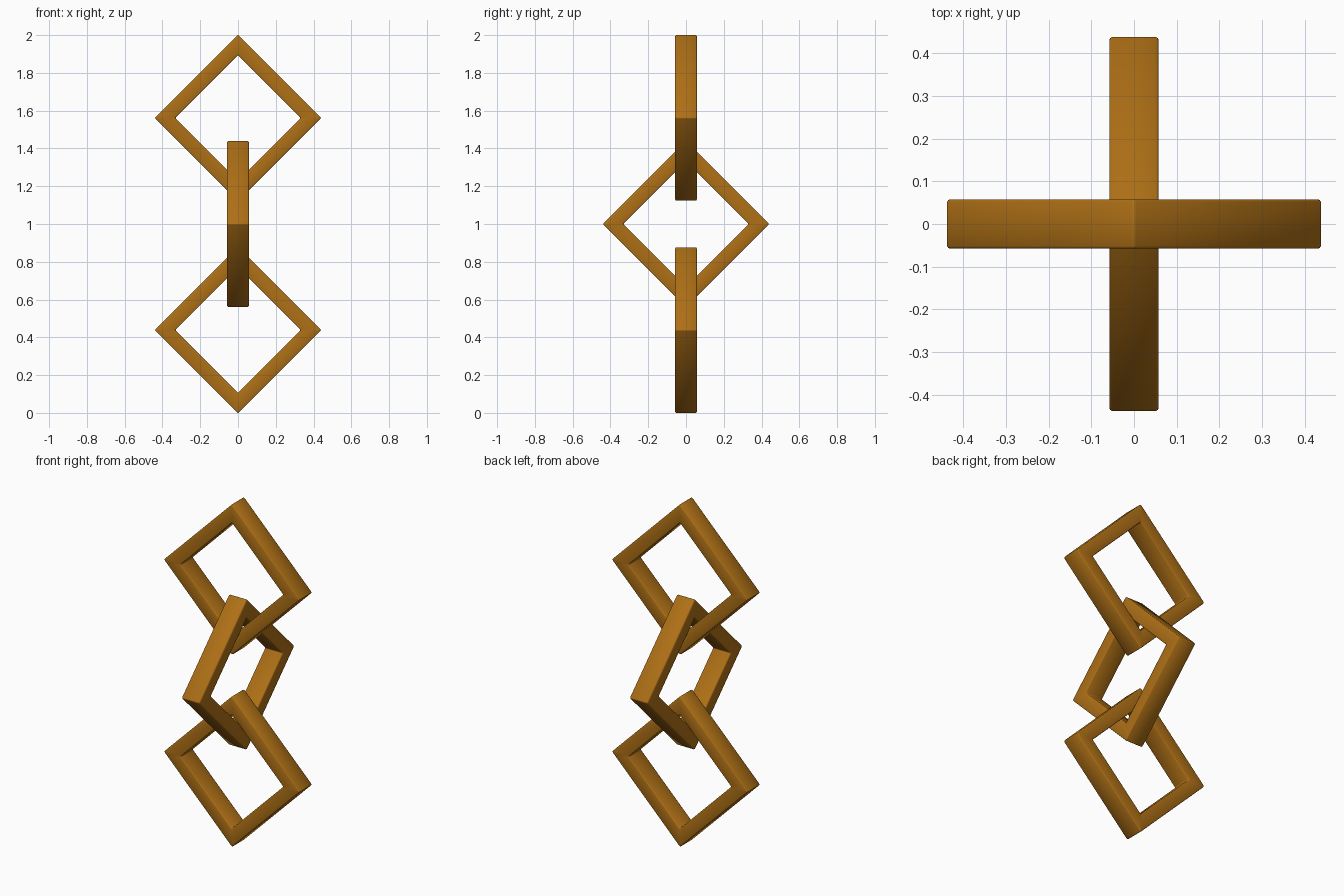
import bpy, bmesh
from math import pi, cos, sin, radians

if "Cube" in bpy.data.objects:
    bpy.data.objects.remove(bpy.data.objects["Cube"])

OUTER, INNER, HALF = 0.441, 0.332, 0.058

brass = bpy.data.materials.new("brass")
brass.diffuse_color = (0.42, 0.16, 0.008, 1)
brass.use_nodes = True
brass.node_tree.nodes["Principled BSDF"].inputs["Base Color"].default_value = brass.diffuse_color


def chain_link(name, z, turn):
    # Square ring standing on its corner, swept around four corners
    bm = bmesh.new()
    section = [(OUTER, -HALF), (OUTER, HALF), (INNER, HALF), (INNER, -HALF)]
    rings = [[bm.verts.new((r * cos(i * pi / 2), y, r * sin(i * pi / 2)))
              for r, y in section] for i in range(4)]
    for i in range(4):
        a, b = rings[i], rings[(i + 1) % 4]
        for j in range(4):
            k = (j + 1) % 4
            bm.faces.new((a[j], a[k], b[k], b[j]))
    bmesh.ops.recalc_face_normals(bm, faces=bm.faces[:])
    # Slightly softened edges
    bmesh.ops.bevel(bm, geom=bm.edges[:], offset=0.006, segments=2,
                    profile=0.5, affect='EDGES')
    mesh = bpy.data.meshes.new(name)
    bm.to_mesh(mesh)
    bm.free()
    mesh.materials.append(brass)
    obj = bpy.data.objects.new(name, mesh)
    bpy.context.collection.objects.link(obj)
    obj.location.z = z
    obj.rotation_euler.z = turn
    bpy.ops.object.select_all(action='DESELECT')
    obj.select_set(True)
    bpy.context.view_layer.objects.active = obj
    bpy.ops.object.shade_smooth_by_angle(angle=radians(50))


# Three interlocked links, the middle one turned a quarter
chain_link("bottom_link", 0.438, 0)
chain_link("middle_link", 1.0, pi / 2)
chain_link("top_link", 1.562, 0)
